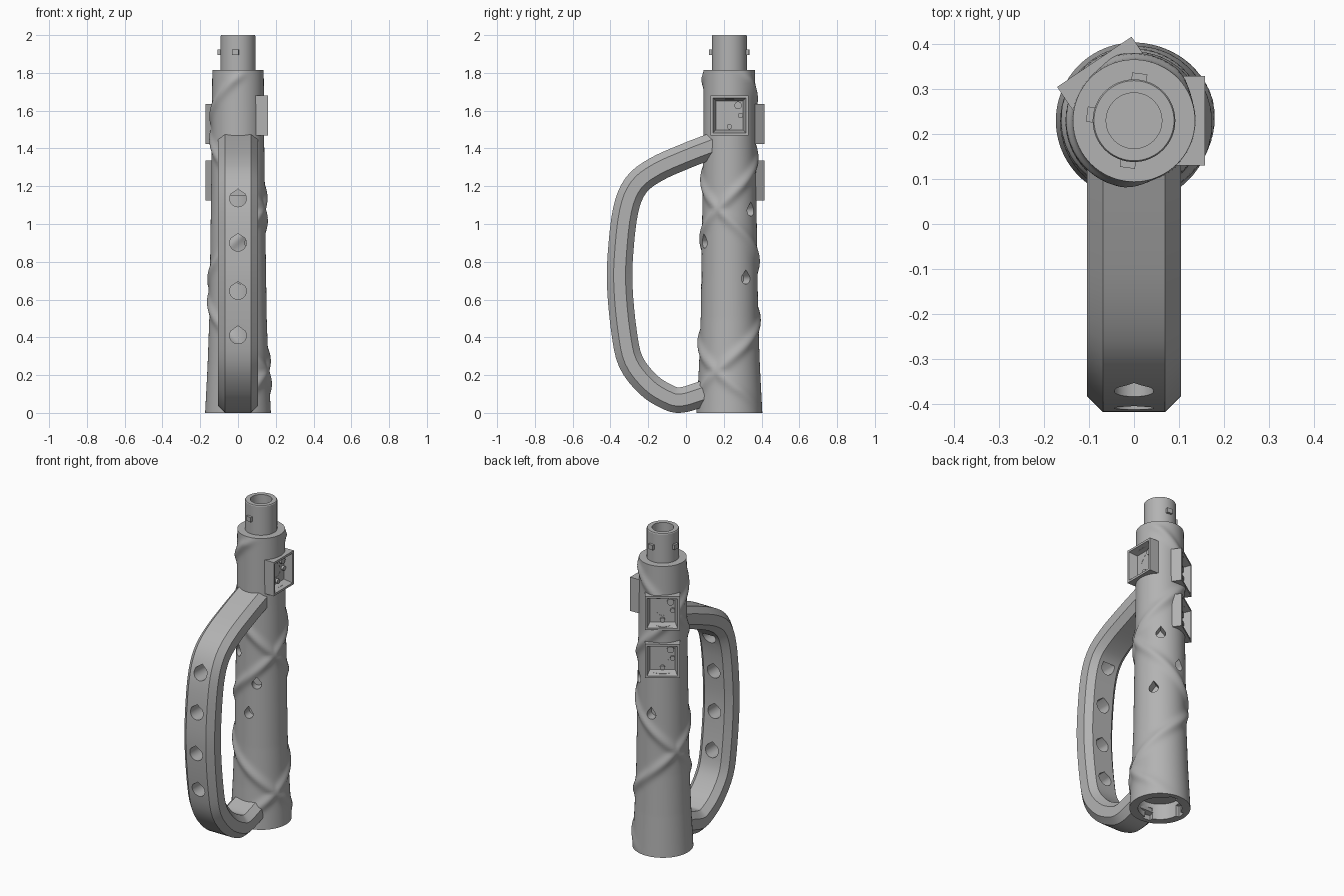
import bpy, bmesh
from math import sin, cos, pi, radians, exp, tau
from mathutils import Matrix, Vector

if "Cube" in bpy.data.objects:
    bpy.data.objects.remove(bpy.data.objects["Cube"])

AXIS_Y = 0.23

grey = bpy.data.materials.new("plain_grey")
grey.use_nodes = True
GREY = (0.45, 0.45, 0.45, 1)
grey.diffuse_color = GREY
grey.node_tree.nodes["Principled BSDF"].inputs["Base Color"].default_value = GREY


# ---- helpers ----
def loft(bm, rings, frame=Matrix()):
    """Skin a list of equal rings and cap both ends."""
    rows = [[bm.verts.new(frame @ Vector(p)) for p in ring] for ring in rings]
    for a, b in zip(rows, rows[1:]):
        for i in range(len(a)):
            j = (i + 1) % len(a)
            bm.faces.new((a[i], a[j], b[j], b[i]))
    bm.faces.new(rows[0][::-1])
    bm.faces.new(rows[-1])


def circle(r, z, n=64):
    return [(r * cos(tau * i / n), r * sin(tau * i / n), z) for i in range(n)]


def rect(x, hw, hh):
    return [(x, -hw, -hh), (x, hw, -hh), (x, hw, hh), (x, -hw, hh)]


def teardrop(x, w, apex):
    angles = [radians(145 + 250 * i / 18) for i in range(19)]
    return [(x, w * cos(a), w * sin(a)) for a in angles] + [(x, 0, apex)]


def knob(x, y, z, r):
    return [(x, y + r * cos(tau * i / 24), z + r * sin(tau * i / 24)) for i in range(24)]


def frame(azimuth, z):
    """Local x points outward from the tube axis."""
    return Matrix.Translation((0, AXIS_Y, z)) @ Matrix.Rotation(radians(azimuth), 4, "Z")


def finish(bm, name):
    bmesh.ops.recalc_face_normals(bm, faces=bm.faces)
    mesh = bpy.data.meshes.new(name)
    bm.to_mesh(mesh)
    bm.free()
    obj = bpy.data.objects.new(name, mesh)
    bpy.context.collection.objects.link(obj)
    mesh.materials.append(grey)
    return obj


def activate(obj):
    bpy.ops.object.select_all(action="DESELECT")
    obj.select_set(True)
    bpy.context.view_layer.objects.active = obj


def cut(obj, pieces):
    """Subtract lofted pieces, given as (rings, frame) pairs."""
    bm = bmesh.new()
    for rings, fr in pieces:
        loft(bm, rings, fr)
    cutter = finish(bm, "cutter")
    cutter.hide_render = True
    mod = obj.modifiers.new("cut", "BOOLEAN")
    mod.operation, mod.solver, mod.object = "DIFFERENCE", "EXACT", cutter
    activate(obj)
    bpy.ops.object.modifier_apply(modifier=mod.name)
    bpy.data.objects.remove(cutter)


def smooth(obj):
    activate(obj)
    bpy.ops.object.shade_smooth_by_angle(angle=radians(30))


def catmull(points, steps):
    pts = [Vector(p) for p in points]
    pts = [2 * pts[0] - pts[1]] + pts + [2 * pts[-1] - pts[-2]]
    out = []
    for a, b, c, d in zip(pts, pts[1:], pts[2:], pts[3:]):
        for k in range(steps):
            t = k / steps
            out.append(0.5 * (2 * b + (c - a) * t + (2 * a - 5 * b + 4 * c - d) * t * t
                              + (3 * b - a - 3 * c + d) * t ** 3))
    return out + [pts[-2]]


# ---- tube body with two crossing spiral ridges ----
PROFILE = [(0, 0.174), (0.25, 0.161), (0.5, 0.152), (0.9, 0.146), (1.4, 0.139), (1.815, 0.136)]
TOP, HALF_TURN, SIDES, ROWS = 1.815, 0.43, 96, 130


def tube_radius(z, azimuth):
    for (z0, r0), (z1, r1) in zip(PROFILE, PROFILE[1:]):
        if z <= z1 + 1e-6:
            base = r0 + (r1 - r0) * (z - z0) / (z1 - z0)
            break
    fade = min(1, z / 0.12, (TOP - z) / 0.05)
    bump = 0
    for hand in (1, -1):
        crossing = 1.08 - hand * HALF_TURN * (azimuth + 25) / 180
        gap = (z - crossing + HALF_TURN) % (2 * HALF_TURN) - HALF_TURN
        bump = max(bump, exp(-(gap / 0.036) ** 2))
    return base + 0.014 * bump * max(fade, 0)


rings = []
for k in range(ROWS + 1):
    z = TOP * k / ROWS
    ring = []
    for i in range(SIDES):
        az = 360 * i / SIDES
        r = tube_radius(z, az)
        ring.append((r * cos(radians(az)), r * sin(radians(az)), z))
    rings.append(ring)
bm = bmesh.new()
loft(bm, rings, frame(0, 0))
body = finish(bm, "tube_body")

# drain holes, box pockets and the bottom socket
BOXES = [(0, 1.575), (124, 1.53), (124, 1.23)]
HOLES = [(52, 1.07), (98, 0.88), (36, 0.71), (-65, 0.9), (-84, 0.71), (-120, 1.07)]
pocket = [rect(0.108, 0.072, 0.077), rect(0.162, 0.088, 0.094)]
pieces = [([teardrop(0.09, 0.028, 0.048), teardrop(0.2, 0.028, 0.048)], frame(a, z)) for a, z in HOLES]
pieces += [([rect(0.107, 0.074, 0.08), rect(0.2, 0.09, 0.096)], frame(a, z)) for a, z in BOXES]
pieces.append(([circle(0.125, -0.05), circle(0.125, 0.1)], frame(0, 0)))
cut(body, pieces)
cut(body, [([rect(0.1, 0.025, 0.07), rect(0.145, 0.025, 0.07)], frame(a, 0)) for a in (83, 172, 262)])
smooth(body)

# ---- top spigot with bore and locking tabs ----
bm = bmesh.new()
loft(bm, [circle(0.092, 1.75), circle(0.092, 1.995), circle(0.089, 2.0)], frame(0, 0))
spigot = finish(bm, "top_spigot")
cut(spigot, [([circle(0.062, 1.83), circle(0.062, 2.1)], frame(0, 0))])
smooth(spigot)
bm = bmesh.new()
for az in (83, 172, 262):
    loft(bm, [rect(0.08, 0.017, 0.015), rect(0.106, 0.017, 0.015)], frame(az, 1.91))
finish(bm, "locking_tabs")

# ---- socket boxes with knobs inside ----
for n, (az, z) in enumerate(BOXES, 1):
    fr = frame(az, z)
    bm = bmesh.new()
    loft(bm, [rect(0.088, 0.1, 0.106), rect(0.158, 0.1, 0.106)], fr)
    box = finish(bm, f"socket_box_{n}")
    cut(box, [(pocket, fr)])
    cut(box, [([teardrop(0.095, 0.036, 0.055), teardrop(0.12, 0.036, 0.055)], fr)])
    bm = bmesh.new()
    for y, dz, r in ((0.046, 0.053, 0.02), (0.058, 0.0, 0.014), (0.0, -0.06, 0.014)):
        loft(bm, [knob(0.1, y, dz, r), knob(0.122, y, dz, r)], fr)
    smooth(finish(bm, f"socket_knobs_{n}"))

# ---- octagonal grip swept along a bow ----
PATH = [(0.15, 1.418), (0.0, 1.36), (-0.16, 1.288), (-0.265, 1.205), (-0.32, 1.07), (-0.347, 0.84),
        (-0.35, 0.66), (-0.328, 0.43), (-0.292, 0.27), (-0.2, 0.15), (-0.1, 0.085), (-0.025, 0.068), (0.095, 0.103)]
W, D, C = 0.105, 0.0675, 0.036
OCTAGON = [(W, D - C), (W - C, D), (C - W, D), (-W, D - C), (-W, C - D), (C - W, -D), (W - C, -D), (W, C - D)]
path = catmull(PATH, 4)
rings = []
for i, p in enumerate(path):
    t = (path[min(i + 1, len(path) - 1)] - path[max(i - 1, 0)]).normalized()
    rings.append([(u, p.x + v * t.y, p.y - v * t.x) for u, v in OCTAGON])
bm = bmesh.new()
loft(bm, rings)
grip = finish(bm, "grip")
cut(grip, [([teardrop(0.45, 0.044, 0.05), teardrop(0.72, 0.044, 0.05)], frame(-90, z))
           for z in (1.135, 0.9, 0.645, 0.41)])
smooth(grip)
